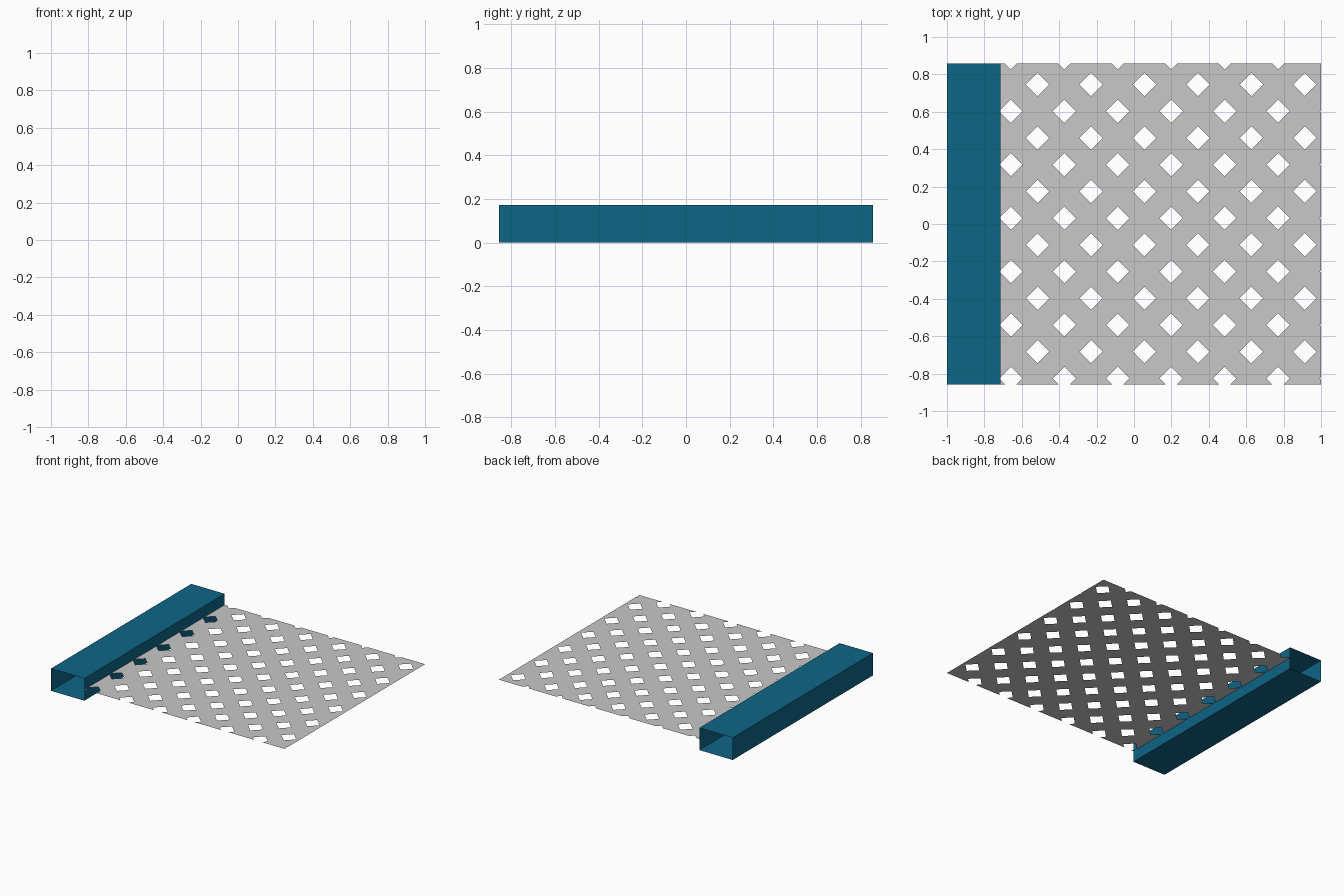
import bpy, bmesh

if "Cube" in bpy.data.objects:
    bpy.data.objects.remove(bpy.data.objects["Cube"])

U = 1 / 7            # lattice module
HALF_Y = 6 * U       # half depth of the whole model
TUBE_X = -5 * U      # inner side of the tube
TUBE_H = 0.172
HOLE = 0.0625        # half diagonal of a diamond hole


def material(name, rgb):
    m = bpy.data.materials.new(name)
    m.diffuse_color = (*rgb, 1)
    m.use_nodes = True
    m.node_tree.nodes["Principled BSDF"].inputs["Base Color"].default_value = m.diffuse_color
    return m


def add_object(name, bm, mat):
    me = bpy.data.meshes.new(name)
    bm.to_mesh(me)
    bm.free()
    me.materials.append(mat)
    ob = bpy.data.objects.new(name, me)
    bpy.context.collection.objects.link(ob)
    return ob


# Open-ended box tube with thin walls
bm = bmesh.new()
section = [(-1, 0), (TUBE_X, 0), (TUBE_X, TUBE_H), (-1, TUBE_H)]
front = [bm.verts.new((x, -HALF_Y, z)) for x, z in section]
back = [bm.verts.new((x, HALF_Y, z)) for x, z in section]
for i in range(4):
    j = (i + 1) % 4
    bm.faces.new((front[i], front[j], back[j], back[i]))
add_object("box_tube", bm, material("teal blue", (0.004, 0.130, 0.240)))

# Perforated sheet: diamond cells, each a ring of four faces around a hole
bm = bmesh.new()
dirs = [(1, 0), (0, 1), (-1, 0), (0, -1)]
for k in range(-1, 14):
    for j in range(-1, 15):
        if (k + j) % 2:
            continue
        cx, cy = -0.6583 + k * U, 0.8886 - j * U
        inner, outer = ([bm.verts.new((cx + r * dx, cy + r * dy, TUBE_H / 2))
                         for dx, dy in dirs] for r in (HOLE, U))
        for a in range(4):
            b = (a + 1) % 4
            bm.faces.new((inner[a], outer[a], outer[b], inner[b]))
bmesh.ops.remove_doubles(bm, verts=bm.verts[:], dist=1e-4)

# Trim the sheet to its rectangle
for co, no in [((TUBE_X, 0, 0), (-1, 0, 0)), ((1, 0, 0), (1, 0, 0)),
               ((0, HALF_Y, 0), (0, 1, 0)), ((0, -HALF_Y, 0), (0, -1, 0))]:
    bmesh.ops.bisect_plane(bm, geom=bm.verts[:] + bm.edges[:] + bm.faces[:],
                           dist=1e-6, plane_co=co, plane_no=no, clear_outer=True)
add_object("perforated_sheet", bm, material("light grey", (0.58, 0.58, 0.58)))
